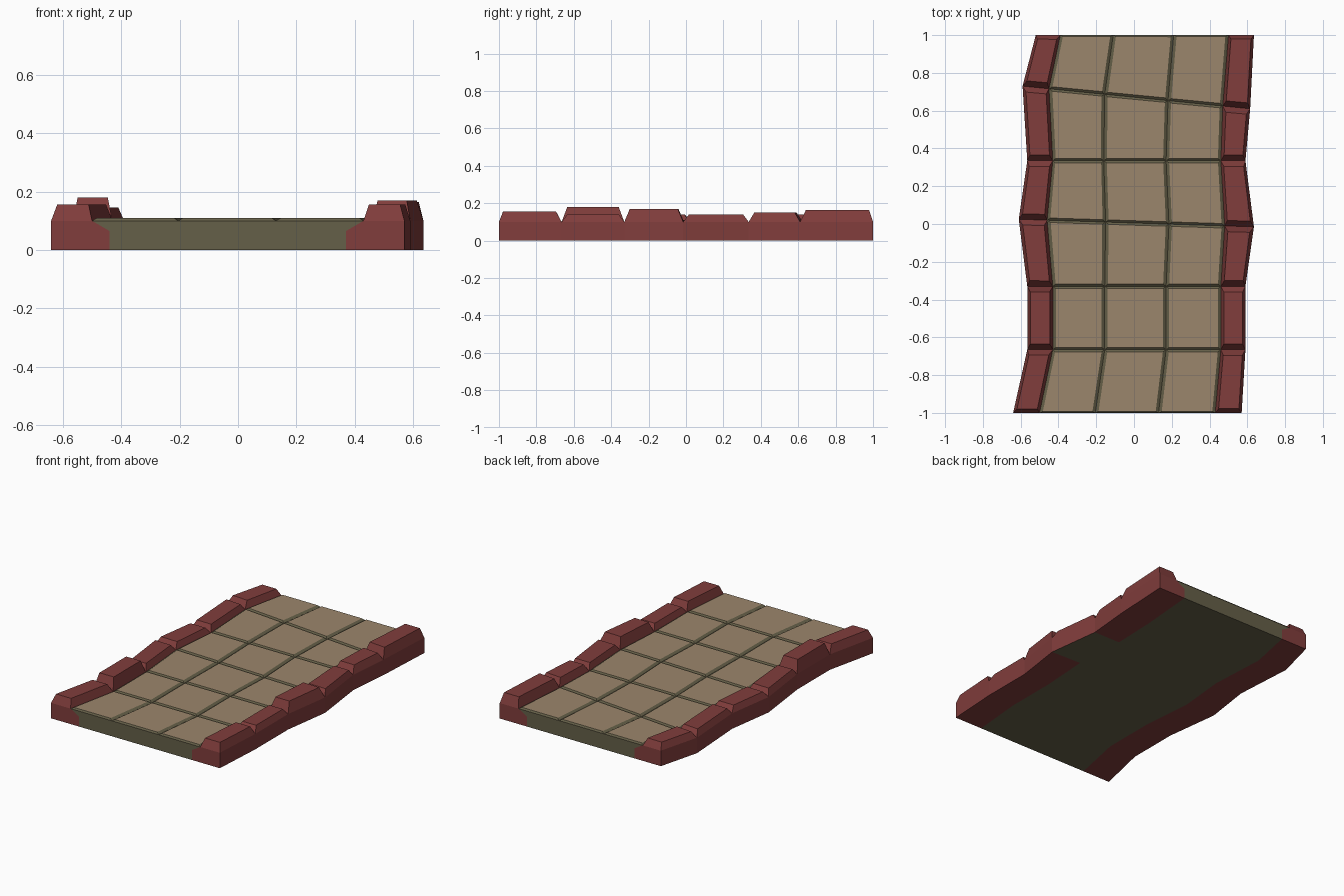
import bpy, bmesh
from mathutils import Vector

if "Cube" in bpy.data.objects:
    bpy.data.objects.remove(bpy.data.objects["Cube"])

# Cross lines: x of left outer, left inner, joint, joint, right inner, right outer; y at left and right ends
LINES = [
    (-0.64, -0.50, -0.205, 0.13, 0.43, 0.57, -1.00, -1.00),
    (-0.565, -0.43, -0.155, 0.17, 0.46, 0.59, -0.665, -0.665),
    (-0.565, -0.43, -0.155, 0.17, 0.46, 0.59, -0.33, -0.33),
    (-0.61, -0.46, -0.15, 0.185, 0.48, 0.635, 0.025, -0.015),
    (-0.565, -0.43, -0.16, 0.17, 0.46, 0.59, 0.335, 0.335),
    (-0.59, -0.45, -0.155, 0.18, 0.47, 0.615, 0.73, 0.61),
    (-0.52, -0.39, -0.11, 0.21, 0.50, 0.635, 1.00, 1.00),
]
LEFT_TOPS = (0.155, 0.18, 0.14, 0.14, 0.14, 0.145)
RIGHT_TOPS = (0.155, 0.14, 0.17, 0.14, 0.15, 0.165)
BASE, TILE, SKIRT, LEDGE = 0.10, 0.11, 0.065, 0.06


def material(name, rgb):
    m = bpy.data.materials.new(name)
    m.diffuse_color = (*rgb, 1)
    m.use_nodes = True
    m.node_tree.nodes["Principled BSDF"].inputs["Base Color"].default_value = m.diffuse_color
    return m


RED = material("brick_red", (0.22, 0.047, 0.045))
TAN = material("paving_tan", (0.33, 0.24, 0.15))
OLIVE = material("grout_olive", (0.13, 0.115, 0.065))


def point(line, x, z):
    """Point on a cross line, y interpolated between its two ends."""
    t = (x - line[0]) / (line[5] - line[0])
    return Vector((x, line[6] + t * (line[7] - line[6]), z))


def raise_top(bm, face, height, side, start, end):
    """Replace a quad (near a, near b, far b, far a) with a sloped-sided block top."""
    a, b, c, d = face
    width, length = (b.co - a.co).length, (d.co - a.co).length
    u, v0, v1 = side / width, start / length, end / length

    def at(s, t):
        p = a.co.lerp(b.co, s).lerp(d.co.lerp(c.co, s), t)
        return bm.verts.new((p.x, p.y, height))
    top = [at(u, v0), at(1 - u, v0), at(1 - u, 1 - v1), at(u, 1 - v1)]
    for i in range(4):
        j = (i + 1) % 4
        bm.faces.new((face[i], face[j], top[j], top[i]))
    return bm.faces.new(top)


def loft(name, profile, tops, mats, cap, dark_under=()):
    """Loft a closed profile along the cross lines; `tops` maps profile edges to block settings."""
    bm = bmesh.new()
    rings = [[bm.verts.new(point(l, x, z)) for x, z in profile(l)] for l in LINES]
    n = len(rings[0])
    for r in range(len(rings) - 1):
        for i in range(n):
            j = (i + 1) % n
            quad = (rings[r][i], rings[r][j], rings[r + 1][j], rings[r + 1][i])
            if i in tops:
                side, ends, joint = 0.016, 0.02, cap["joint"]
                first, last = r == 0, r == len(rings) - 2
                f = raise_top(bm, quad, cap["heights"][r], cap["side"],
                              cap["end"] if first else joint, cap["end"] if last else joint)
                f.material_index = cap["slot"]
            else:
                f = bm.faces.new(quad)
                if r in dark_under and all(v.co.z < 0.001 for v in quad):
                    f.material_index = 1
    bm.faces.new(rings[0])
    bm.faces.new(rings[-1])
    bmesh.ops.recalc_face_normals(bm, faces=bm.faces)
    me = bpy.data.meshes.new(name)
    bm.to_mesh(me)
    bm.free()
    for m in mats:
        me.materials.append(m)
    ob = bpy.data.objects.new(name, me)
    bpy.context.collection.objects.link(ob)


# Paved slab with three bevelled tiles per row
def slab_profile(l):
    return [(x, BASE) for x in l[1:5]] + [(l[4] - LEDGE, SKIRT), (l[4] - LEDGE, 0),
                                          (l[1] + LEDGE, 0), (l[1] + LEDGE, SKIRT)]


loft("paved_slab", slab_profile, (0, 1, 2), (OLIVE, TAN),
     dict(heights=[TILE] * 6, side=0.016, joint=0.012, end=0.008, slot=1))


# Kerbs of raised stones, with a foot tucked under the slab edge
def kerb_profile(outer, inner, foot):
    def profile(l):
        o, i = l[outer], l[inner]
        return [(o, BASE), (i, BASE), (i + foot, SKIRT), (i + foot, 0), (o, 0)]
    return profile


for name, outer, inner, foot, heights, dark in (
        ("left_kerb", 0, 1, LEDGE, LEFT_TOPS, ()),
        ("right_kerb", 5, 4, -LEDGE, RIGHT_TOPS, (3,))):
    loft(name, kerb_profile(outer, inner, foot), (0,), (RED, OLIVE),
         dict(heights=heights, side=0.016, joint=0.03, end=0.022, slot=0), dark)
